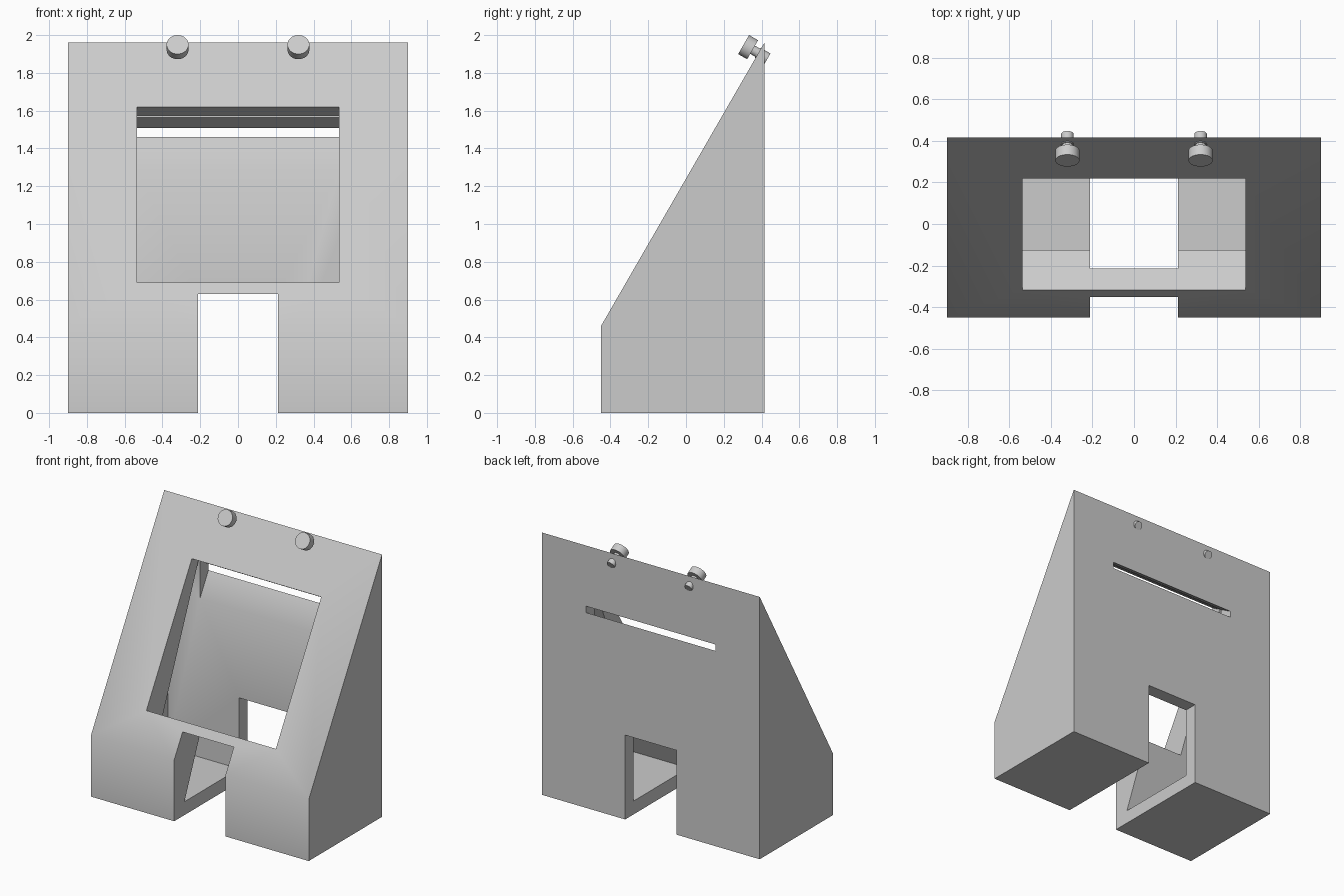
import bpy, bmesh, math
from mathutils import Vector, Matrix

if "Cube" in bpy.data.objects:
    bpy.data.objects.remove(bpy.data.objects["Cube"], do_unlink=True)

grey = bpy.data.materials.new("light_grey")
grey.use_nodes = True
grey.diffuse_color = (0.6, 0.6, 0.6, 1)
grey.node_tree.nodes["Principled BSDF"].inputs["Base Color"].default_value = (0.6, 0.6, 0.6, 1)


def to_object(name, bm):
    bmesh.ops.recalc_face_normals(bm, faces=bm.faces)
    mesh = bpy.data.meshes.new(name)
    bm.to_mesh(mesh)
    bm.free()
    mesh.materials.append(grey)
    ob = bpy.data.objects.new(name, mesh)
    bpy.context.collection.objects.link(ob)
    return ob


def prism(name, profile, half_width):
    """Side profile of (y, z) points, extruded across x."""
    bm = bmesh.new()
    face = bm.faces.new([bm.verts.new((-half_width, y, z)) for y, z in profile])
    moved = bmesh.ops.extrude_face_region(bm, geom=[face])["geom"]
    bmesh.ops.translate(bm, vec=(2 * half_width, 0, 0),
                        verts=[v for v in moved if isinstance(v, bmesh.types.BMVert)])
    return to_object(name, bm)


def select_only(ob):
    bpy.ops.object.select_all(action='DESELECT')
    ob.select_set(True)
    bpy.context.view_layer.objects.active = ob


def smooth(ob, degrees):
    select_only(ob)
    bpy.ops.object.shade_smooth_by_angle(angle=math.radians(degrees))


# Wedge housing
FRONT, BACK, LOW, TOP = -0.45, 0.415, 0.46, 1.96
housing = prism("housing", [(FRONT, 0), (BACK, 0), (BACK, TOP), (FRONT, LOW)], 0.9)

# Window pocket, square to the sloped face
up = Vector((BACK - FRONT, TOP - LOW)).normalized()
inward = Vector((up.y, -up.x))
sill, head = Vector((-0.317, 0.69)), Vector((0.219, 1.62))
pocket = [sill - inward * 0.1, sill + inward * 0.25,
          head + inward * 0.25, head - inward * 0.1]

# Hollow inside, doorway through the base
hollow = [(-0.33, 0.1), (0.315, 0.1), (0.315, 1.617)]
doorway = [(-0.6, -0.1), (0.6, -0.1), (0.6, 0.63), (-0.6, 0.63)]

for name, profile, half in (("hollow_cutter", hollow, 0.8),
                            ("pocket_cutter", pocket, 0.535),
                            ("doorway_cutter", doorway, 0.212)):
    cutter = prism(name, profile, half)
    cutter.hide_render = True
    mod = housing.modifiers.new(name, 'BOOLEAN')
    mod.operation, mod.solver, mod.object = 'DIFFERENCE', 'EXACT', cutter
    select_only(housing)
    bpy.ops.object.modifier_apply(modifier=name)
    bpy.data.objects.remove(cutter, do_unlink=True)
smooth(housing, 32)

# Knobs: turned pins that pass through the top edge of the slope
axis = Vector((0, inward.x, inward.y))
turn = axis.to_track_quat('Z', 'Y').to_matrix().to_4x4()
sections = [(0.058, 0, 0.055), (0.025, 0.055, 0.085), (0.03, 0.085, 0.147)]
for side, x in (("left", 0.32), ("right", -0.32)):
    bm = bmesh.new()
    place = Matrix.Translation((x, 0.305, 1.95)) @ turn
    for radius, start, end in sections:
        bmesh.ops.create_cone(bm, cap_ends=True, segments=32, radius1=radius, radius2=radius,
                              depth=end - start,
                              matrix=place @ Matrix.Translation((0, 0, (start + end) / 2)))
    smooth(to_object(side + "_knob", bm), 30)
